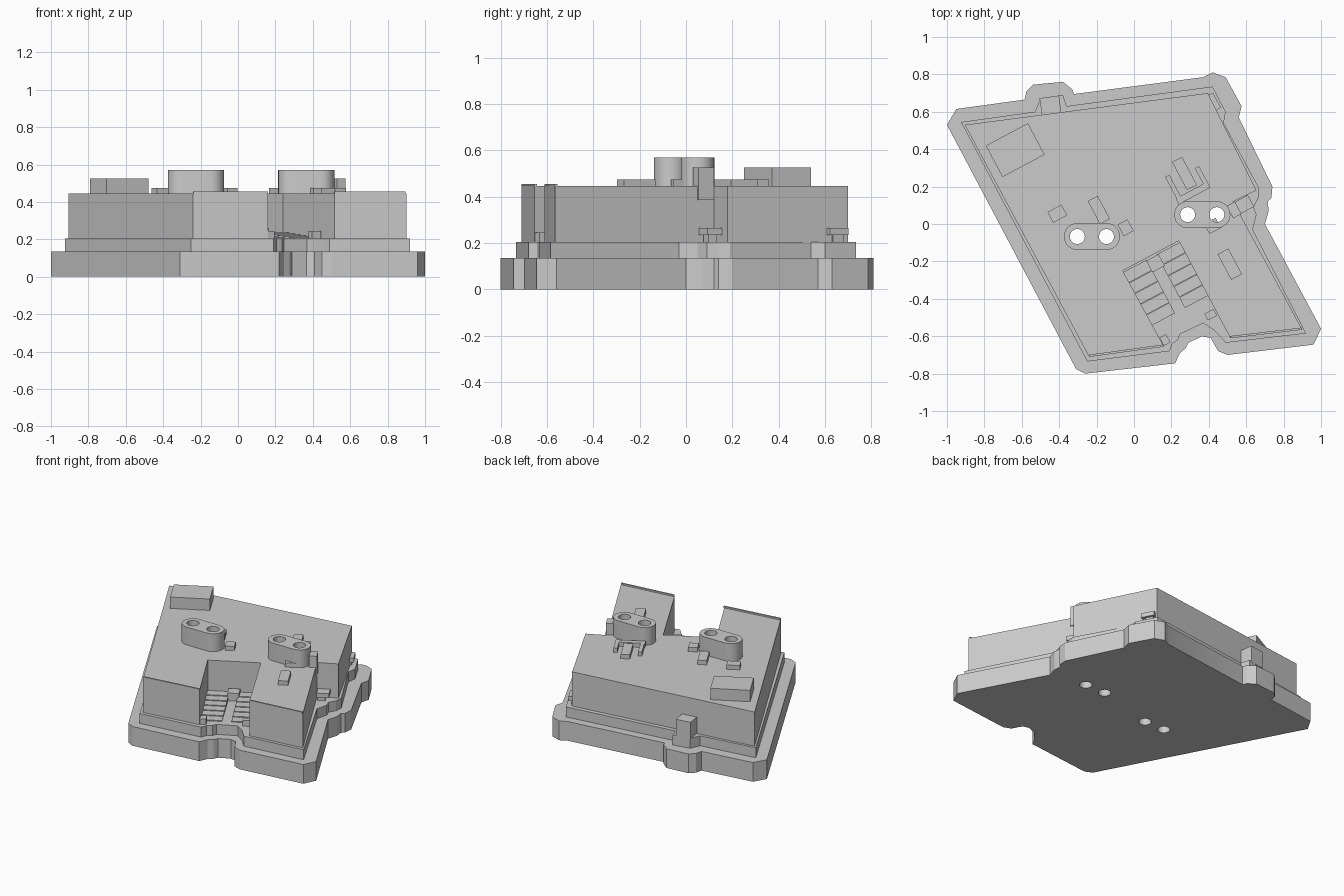
import bpy, bmesh, math
from mathutils import Matrix, Vector

if "Cube" in bpy.data.objects:
    bpy.data.objects.remove(bpy.data.objects["Cube"], do_unlink=True)

grey = bpy.data.materials.new("plain grey")
grey.use_nodes = True
grey.diffuse_color = (0.6, 0.6, 0.6, 1)
grey.node_tree.nodes["Principled BSDF"].inputs["Base Color"].default_value = grey.diffuse_color
TURN = math.radians(28)
ROOF = 0.445


def finish(bm, name):
    bmesh.ops.recalc_face_normals(bm, faces=bm.faces)
    mesh = bpy.data.meshes.new(name)
    bm.to_mesh(mesh)
    bm.free()
    mesh.materials.append(grey)
    obj = bpy.data.objects.new(name, mesh)
    bpy.context.collection.objects.link(obj)
    return obj


def prism(name, outline, low, high):
    bm = bmesh.new()
    face = bm.faces.new([bm.verts.new((x, y, low)) for x, y in outline])
    side = bmesh.ops.extrude_face_region(bm, geom=[face])["geom"]
    bmesh.ops.translate(bm, vec=(0, 0, high - low),
                        verts=[g for g in side if isinstance(g, bmesh.types.BMVert)])
    return finish(bm, name)


def block(name, x, y, wide, deep, low, high, turn=TURN):
    bm = bmesh.new()
    place = (Matrix.Translation((x, y, (low + high) / 2)) @ Matrix.Rotation(turn, 4, "Z")
             @ Matrix.Diagonal((wide, deep, high - low, 1)))
    bmesh.ops.create_cube(bm, size=1, matrix=place)
    return finish(bm, name)


# Base plate, middle step and main body
base = prism("base_plate", [
    (-1, .53), (-.95, .615), (-.585, .665), (-.575, .71), (-.54, .745), (-.38, .76),
    (-.33, .72), (-.32, .695), (.37, .785), (.42, .81), (.49, .785), (.575, .63),
    (.56, .57), (.74, .2), (.735, .14), (.715, .12), (.72, .07), (.7, 0),
    (1, -.56), (.96, -.645), (.5, -.7), (.45, -.68), (.41, -.61), (.365, -.6),
    (.29, -.635), (.275, -.665), (.245, -.69), (.22, -.745), (-.26, -.8), (-.31, -.775)],
    0, .135)
step = prism("middle_step", [
    (-.925, .545), (-.53, .6), (-.5, .67), (-.38, .69), (-.36, .63), (.42, .735),
    (.49, .6), (.48, .54), (.67, .19), (.665, .14), (.64, .09), (.655, .05), (.635, -.03),
    (.92, -.585), (.49, -.635), (.43, -.57), (.37, -.53), (.245, -.59),
    (.235, -.62), (.205, -.64), (.19, -.68), (-.25, -.735)], .135, .205)
body = prism("main_body", [
    (-.905, .53), (.395, .7), (.655, .18), (.53, .12), (.9, -.565), (.515, -.61),
    (.24, -.09), (-.06, -.25), (.16, -.655), (-.24, -.71)], .205, ROOF)

# Rounded chimney stacks with paired flues
solids = [base, step, body]
flues = bmesh.new()
for side, cx, cy in (("left", .365, .05), ("right", -.225, -.067)):
    outline = []
    for end in (1, -1):
        for i in range(17):
            a = math.pi * (i / 16 - .5)
            outline.append((cx + end * (.078 + .072 * math.cos(a)),
                            cy + end * .072 * math.sin(a)))
    solids.append(prism(side + "_stack", outline, ROOF, .57))
    for dx in (-.078, .078):
        bmesh.ops.create_cone(flues, cap_ends=True, segments=32, radius1=.04, radius2=.04,
                              depth=2, matrix=Matrix.Translation((cx + dx, cy, .3)))
cutter = finish(flues, "flue_cutter")
cutter.hide_render = True
for obj in solids:
    cut = obj.modifiers.new("flues", "BOOLEAN")
    cut.operation, cut.solver, cut.object = "DIFFERENCE", "EXACT", cutter
    bpy.context.view_layer.objects.active = obj
    bpy.ops.object.modifier_apply(modifier=cut.name)
    bpy.ops.object.select_all(action="DESELECT")
    obj.select_set(True)
    bpy.ops.object.shade_smooth_by_angle(angle=math.radians(20))
bpy.data.objects.remove(cutter, do_unlink=True)

# Low lips along the front roof edges
for side, a, b in (("right", (-.24, -.705), (.16, -.65)), ("left", (.515, -.605), (.895, -.56))):
    p, q = Vector(a), Vector(b)
    mid, run = (p + q) / 2, q - p
    block(side + "_roof_lip", mid.x, mid.y, run.length, .012, ROOF, .455,
          math.atan2(run.y, run.x))

# Roof boxes
block("roof_house", -.635, .395, .255, .19, ROOF, .525)
block("tall_roof_box", .535, .075, .05, .075, ROOF - .06, .525)
for name, x, y, w, d in (
        ("small_vent", -.41, .055, .085, .065), ("long_vent", -.188, .075, .06, .14),
        ("stack_vent", -.045, -.02, .06, .07), ("front_vent", .512, -.215, .065, .155),
        ("stack_step", .42, -.01, .07, .06)):
    block(name, x, y, w, d, ROOF, .475)

# Forked roof duct
for name, x, y, w, d in (
        ("duct_bar", .315, .165, .19, .035), ("duct_middle", .27, .27, .06, .17),
        ("duct_right", .208, .2, .025, .13), ("duct_left", .365, .25, .025, .12)):
    block(name, x, y, w, d, ROOF, .475)

# Courtyard terraces on both sides of a central path
u = Vector((math.cos(TURN), math.sin(TURN)))
v = Vector((-u.y, u.x))
back = Vector((.09, -.17))
for i in range(6):
    for s in (-1, 1):
        p = back + u * s * .1 - v * (.04 + i * .065)
        block("terrace", p.x, p.y, .14, .063, .2, .236 - i * .005)
block("courtyard_box", .115, -.21, .075, .07, .205, .26)
block("right_gate_post", .165, -.62, .04, .05, .205, .245)
block("left_gate_post", .41, -.485, .055, .04, .205, .245)

# Porches on the outer walls
block("rear_porch", -.447, .635, .105, .09, .2, .32, math.radians(8))
for name, x, y, w, d in (("side_porch", .59, .105, .08, .07), ("corner_porch", .43, .655, .03, .09)):
    block(name, x, y, w, d, .235, .265)
    block(name + "_bracket", x - .012, y, w * .6, d * .6, .205, .235)
